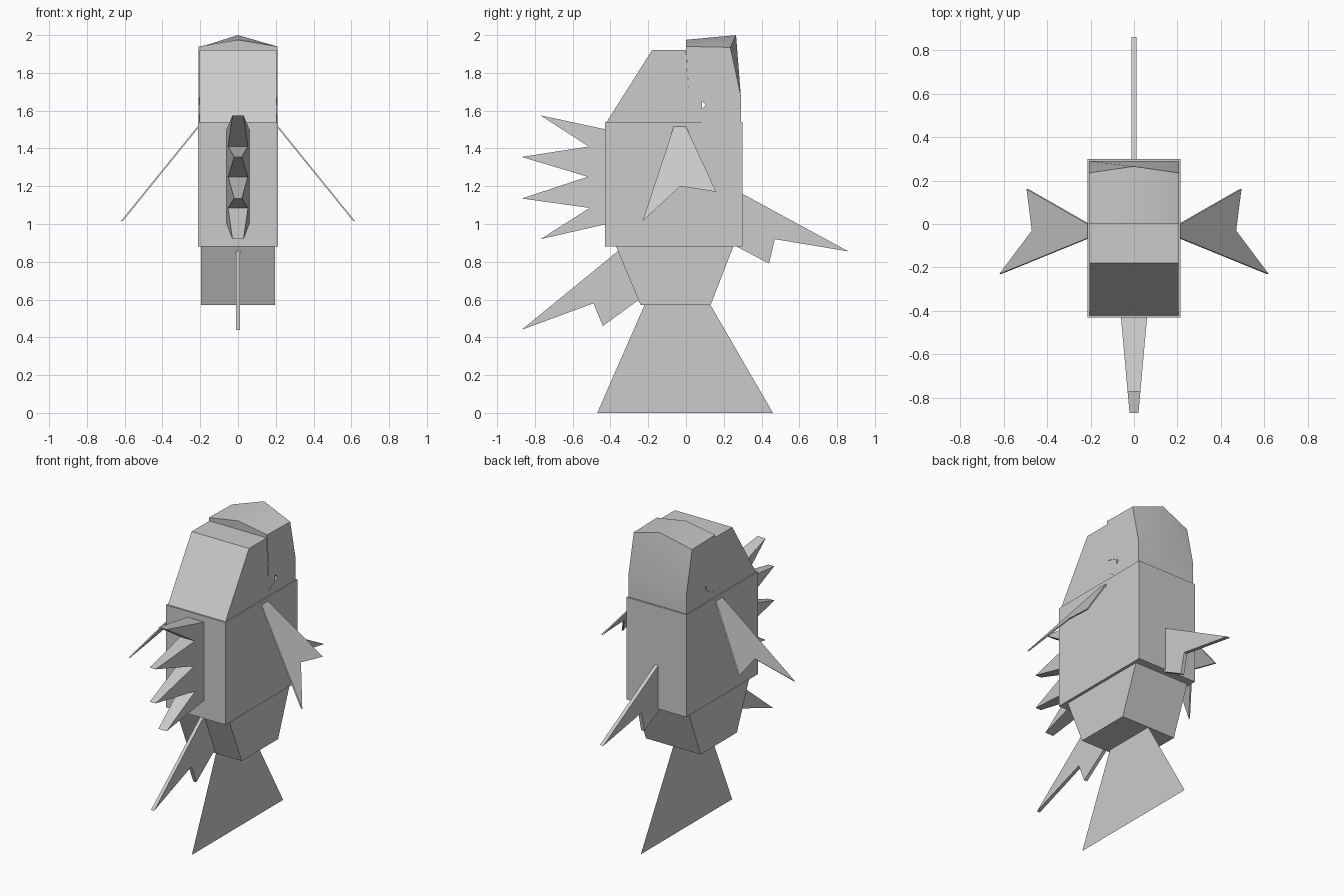
import bpy
import bmesh
from math import radians

cube = bpy.data.objects.get("Cube")
if cube:
    bpy.data.objects.remove(cube, do_unlink=True)

grey = bpy.data.materials.new("fish grey")
grey.use_nodes = True
colour = (0.6, 0.6, 0.6, 1)
grey.diffuse_color = colour
grey.node_tree.nodes["Principled BSDF"].inputs["Base Color"].default_value = colour


def loft(name, sections):
    """Join equal outlines with quads and close both ends; one outline makes a sheet."""
    bm = bmesh.new()
    rings = [[bm.verts.new(p) for p in s] for s in sections]
    for a, b in zip(rings, rings[1:]):
        for i in range(len(a)):
            j = (i + 1) % len(a)
            bm.faces.new((a[i], a[j], b[j], b[i]))
    bm.faces.new(rings[0])
    if len(rings) > 1:
        bm.faces.new(rings[-1])
    bmesh.ops.recalc_face_normals(bm, faces=bm.faces)
    mesh = bpy.data.meshes.new(name)
    bm.to_mesh(mesh)
    bm.free()
    mesh.materials.append(grey)
    obj = bpy.data.objects.new(name, mesh)
    bpy.context.collection.objects.link(obj)
    return obj


def at_x(x, outline):
    return [(x, y, z) for y, z in outline]


def prism(name, half_width, outline):
    return loft(name, [at_x(-half_width, outline), at_x(half_width, outline)])


# Trunk and tapered lower body
prism("body", 0.213, [(-0.43, 0.88), (0.30, 0.88), (0.30, 1.54), (-0.43, 1.54)])
prism("lower_body", 0.195, [(-0.37, 0.88), (-0.24, 0.57), (0.13, 0.57), (0.25, 0.88)])

# Head: two jaws meeting along a jagged mouth
mouth = [(0.015, 1.67), (0.085, 1.65), (0.085, 1.61), (0.02, 1.58), (0.085, 1.54)]
prism("upper_head", 0.205, [(-0.42, 1.54), (-0.18, 1.92), (0, 1.92)] + mouth)

jaw_mouth = mouth[:2] + [(0.105, 1.63)] + mouth[2:]
jaw_back = [(0.29, 1.54), (0.29, 1.68)]
side = jaw_mouth + jaw_back + [(0.235, 1.935), (0, 1.94)]
ridge = jaw_mouth + jaw_back + [(0.265, 2.0), (0, 1.975)]
jaw = loft("lower_jaw", [at_x(-0.208, side), at_x(0, ridge), at_x(0.208, side)])
bpy.ops.object.select_all(action="DESELECT")
jaw.select_set(True)
bpy.context.view_layer.objects.active = jaw
bpy.ops.object.shade_smooth_by_angle(angle=radians(30))

# Tail sheet
loft("tail_fin", [at_x(0, [(-0.22, 0.57), (0.13, 0.57), (0.46, 0), (-0.47, 0)])])

# Spiny fin, thinning toward the tips
spines = [(-0.42, 1.50), (-0.77, 1.575), (-0.515, 1.41), (-0.87, 1.355), (-0.52, 1.25),
          (-0.87, 1.135), (-0.51, 1.085), (-0.77, 0.92), (-0.42, 1.0)]
loft("spiny_fin", [[(s * (0.06 + 0.09 * (y + 0.43)), y, z) for y, z in spines]
                   for s in (-1, 1)])

# Single forked fins
prism("rear_fin", 0.012, [(0.28, 1.17), (0.86, 0.855), (0.47, 0.92), (0.44, 0.79), (0.25, 0.89)])
prism("front_fin", 0.011, [(-0.35, 0.865), (-0.87, 0.44), (-0.49, 0.58), (-0.44, 0.46),
                           (-0.22, 0.62), (-0.2, 0.8)])

# Mirrored side fins, sloping outward as they drop
fin = [(-0.065, 1.515), (0, 1.515), (0.16, 1.17), (-0.03, 1.20), (-0.23, 1.015)]
for label, s in (("left", 1), ("right", -1)):
    loft(label + "_side_fin",
         [[(s * (0.21 + 0.81 * (1.515 - z) + t), y, z) for y, z in fin]
          for t in (-0.005, 0.005)])
